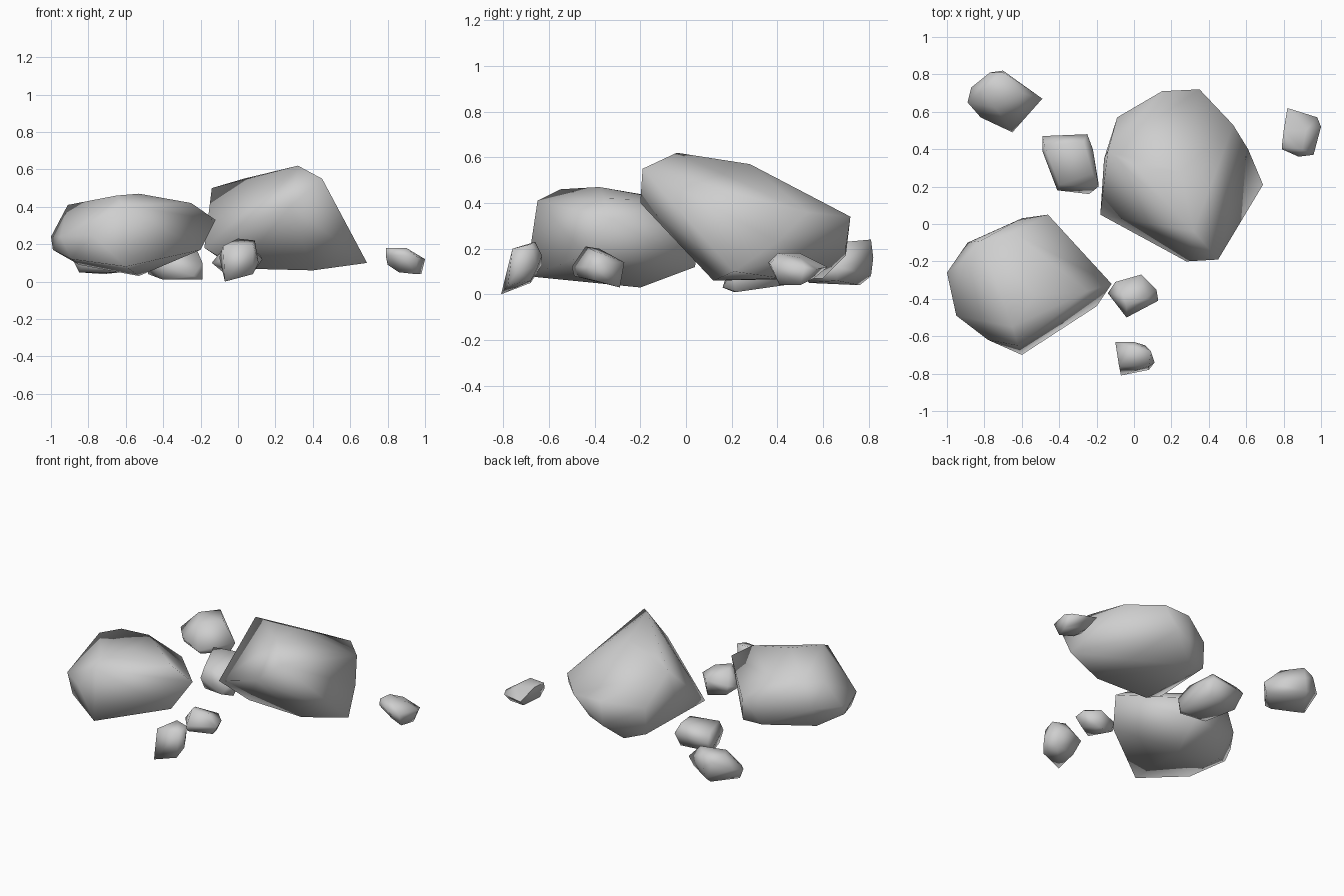
import bpy
import bmesh
import math

# Remove the default cube
default_cube = bpy.data.objects.get("Cube")
if default_cube:
    bpy.data.objects.remove(default_cube, do_unlink=True)

# Single stone colour
stone = bpy.data.materials.new("stone_grey")
stone_colour = (0.62, 0.62, 0.62, 1.0)
stone.use_nodes = True
stone.diffuse_color = stone_colour
shader = stone.node_tree.nodes["Principled BSDF"]
shader.inputs["Base Color"].default_value = stone_colour
shader.inputs["Roughness"].default_value = 0.9


def make_rock(name, crown, girdle, base, sharp_angle=85):
    """Chisel a rock from its crown, girdle and base corners (in hundredths)."""
    mesh = bpy.data.meshes.new(name)
    rock = bpy.data.objects.new(name, mesh)
    bpy.context.collection.objects.link(rock)

    bm = bmesh.new()
    for corner in crown + girdle + base:
        bm.verts.new([value / 100 for value in corner])
    bmesh.ops.convex_hull(bm, input=list(bm.verts))

    # Drop corners that ended up inside the rock
    loose = [vert for vert in bm.verts if not vert.link_faces]
    bmesh.ops.delete(bm, geom=loose, context="VERTS")

    # Merge nearly flat triangles into broad facets
    bmesh.ops.dissolve_limit(bm, angle_limit=math.radians(3),
                             verts=list(bm.verts), edges=list(bm.edges))
    bmesh.ops.recalc_face_normals(bm, faces=list(bm.faces))
    bm.to_mesh(mesh)
    bm.free()

    # Softly worn facets, only the hardest ridges stay crisp
    mesh.materials.append(stone)
    mesh.shade_smooth()
    mesh.set_sharp_from_angle(angle=math.radians(sharp_angle))
    return rock


# Tall boulder leaning over its front foot
make_rock(
    "tall_boulder",
    crown=[(32, -4, 62), (45, -19, 55), (25, 28, 57), (3, 30, 55), (-14, 39, 50)],
    girdle=[(28, -20, 40), (-16, 35, 32), (-10, 42, 43), (-9, 57, 30),
            (15, 71, 34), (35, 72, 34), (53, 53, 36), (61, 40, 23)],
    base=[(69, 21, 10), (40, 12, 6), (0, 12, 7), (-18, 5, 18), (-9, 56, 12),
          (5, 60, 7), (14, 70, 17), (24, 70, 21), (38, 42, 7)],
    sharp_angle=110,
)

# Broad boulder with a pointed side
make_rock(
    "broad_boulder",
    crown=[(-53, -38, 47), (-65, -55, 46), (-62, -65, 41), (-25, -36, 42),
           (-91, -20, 41), (-82, -9, 42), (-64, -5, 41)],
    girdle=[(-100, -26, 24), (-89, -10, 25), (-62, 2, 30), (-46, 5, 27),
            (-12, -32, 33), (-95, -49, 24), (-78, -62, 25)],
    base=[(-46, 4, 12), (-60, 3, 12), (-60, -70, 8), (-20, -44, 17),
          (-89, -52, 12), (-53, -20, 3), (-85, -20, 9), (-99, -30, 17)],
)

# Small stone at the front
make_rock(
    "front_stone",
    crown=[(-8, -76, 19), (8, -76, 20), (0, -66, 23), (9, -68, 22)],
    girdle=[(-10, -63, 13), (0, -63, 17), (6, -65, 12), (11, -74, 10)],
    base=[(-7, -81, 0), (8, -78, 4), (-8, -68, 5), (5, -68, 6)],
)

# Small stone between the front stone and the boulders
make_rock(
    "middle_stone",
    crown=[(-4, -44, 21), (-6, -38, 20), (6, -40, 19)],
    girdle=[(-14, -37, 10), (-10, -31, 12), (4, -27, 14), (12, -35, 14),
            (13, -41, 12), (-4, -50, 12)],
    base=[(-4, -49, 8), (9, -40, 6), (4, -29, 3), (-8, -32, 5)],
)

# Blocky stone behind the boulders' gap
make_rock(
    "gap_stone",
    crown=[(-48, 42, 19), (-27, 44, 20), (-22, 27, 17), (-40, 21, 16)],
    girdle=[(-49, 47, 13), (-25, 48, 14), (-22, 40, 14), (-49, 39, 10),
            (-19, 20, 10), (-41, 18, 9)],
    base=[(-48, 40, 4), (-26, 43, 4), (-19, 22, 1), (-24, 16, 3), (-40, 21, 1)],
)

# Rounder stone at the back corner
make_rock(
    "back_stone",
    crown=[(-80, 72, 23), (-70, 81, 24), (-60, 70, 23), (-74, 62, 21)],
    girdle=[(-89, 65, 13), (-87, 73, 15), (-77, 81, 20), (-70, 82, 16),
            (-49, 67, 12), (-65, 49, 9), (-82, 57, 11)],
    base=[(-85, 63, 5), (-72, 81, 8), (-52, 66, 6), (-66, 54, 5), (-72, 76, 4)],
)

# Outlying stone at the side
make_rock(
    "side_stone",
    crown=[(80, 50, 18), (79, 41, 18), (90, 40, 18), (92, 50, 16)],
    girdle=[(82, 62, 12), (98, 57, 11), (100, 52, 12), (96, 37, 13),
            (88, 36, 14), (79, 40, 14)],
    base=[(80, 44, 9), (84, 56, 7), (98, 50, 4), (95, 41, 4), (86, 44, 5)],
)
